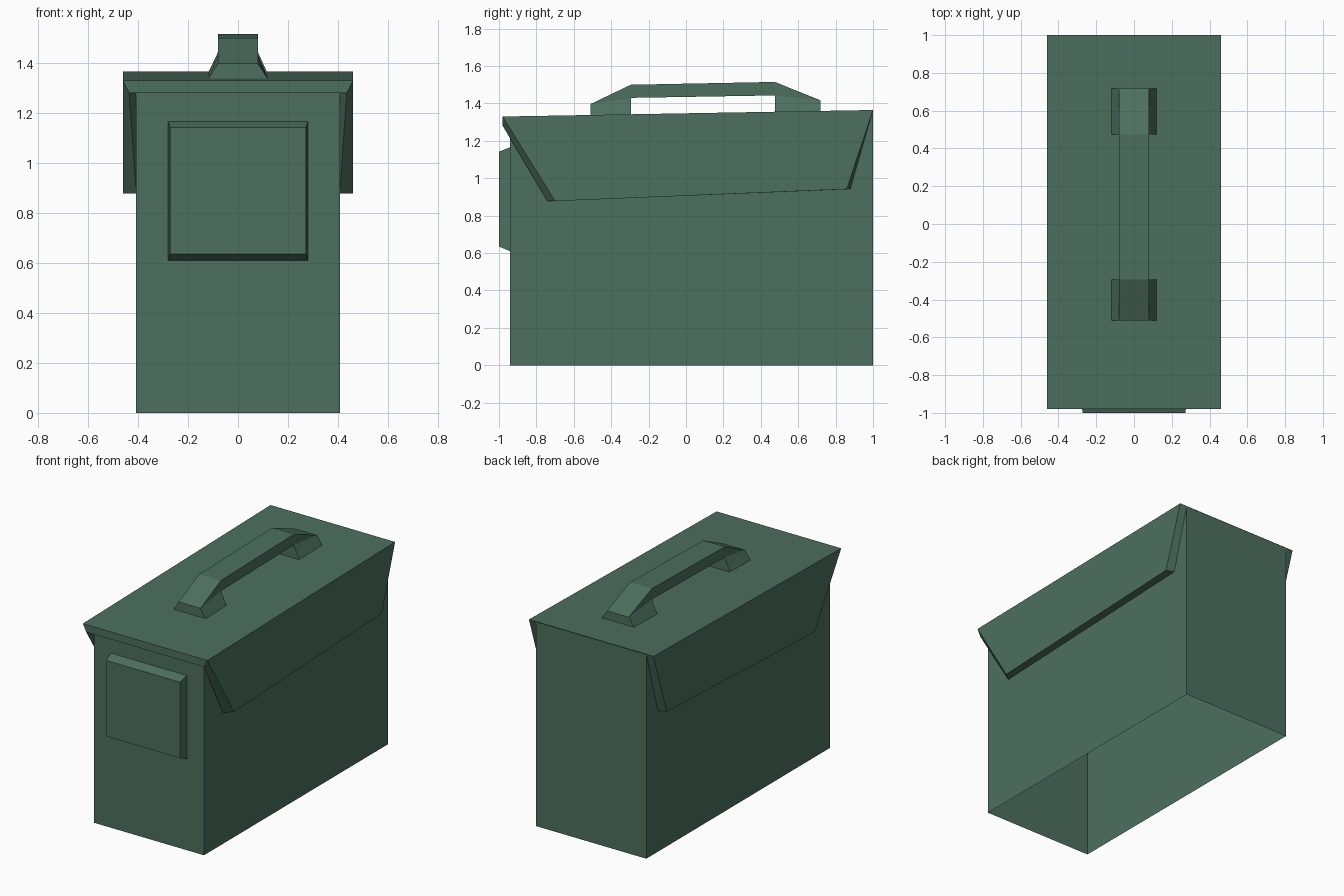
import bpy, bmesh

if "Cube" in bpy.data.objects:
    bpy.data.objects.remove(bpy.data.objects["Cube"])

green = bpy.data.materials.new("army_green")
green.diffuse_color = (0.073, 0.160, 0.114, 1)
green.use_nodes = True
green.node_tree.nodes["Principled BSDF"].inputs["Base Color"].default_value = green.diffuse_color


def build(name, half, sides, spans):
    """Mesh from +x half points: side faces are mirrored, spans bridge both halves."""
    bm = bmesh.new()
    r = [bm.verts.new(p) for p in half]
    l = [bm.verts.new((-x, y, z)) for x, y, z in half]
    for f in sides:
        bm.faces.new([r[i] for i in f])
        bm.faces.new([l[i] for i in reversed(f)])
    for i, j in spans:
        bm.faces.new([r[i], r[j], l[j], l[i]])
    bmesh.ops.recalc_face_normals(bm, faces=bm.faces)
    me = bpy.data.meshes.new(name)
    bm.to_mesh(me)
    bm.free()
    me.materials.append(green)
    ob = bpy.data.objects.new(name, me)
    bpy.context.collection.objects.link(ob)
    return ob


# box walls, open underneath
W, F = 0.407, -0.94
build("box_body",
      [(W, F, 0), (W, 1, 0), (W, 1, 1.364), (W, F, 1.33)],
      [(0, 1, 2, 3)], [(0, 3), (1, 2)])

# sloped lid with side flaps and a short front lip
L = 0.46
build("lid",
      [(L, -0.98, 1.33), (L, 1, 1.365), (L, 0.86, 0.942), (L, -0.70, 0.878),
       (0.435, -0.98, 1.28), (W, -0.742, 0.878), (W, 0.878, 0.942),
       (W, 1, 1.365), (W, F, 1.28)],
      [(0, 1, 2, 3), (0, 3, 5, 4), (3, 2, 6, 5), (2, 1, 7, 6), (4, 5, 8)],
      [(0, 1), (0, 4), (4, 8)])

# bevelled latch plate on the front
build("front_latch",
      [(0.28, F, 1.166), (0.272, -1, 1.142), (0.272, -1, 0.635), (0.28, F, 0.61)],
      [(0, 1, 2, 3)], [(0, 1), (1, 2), (2, 3)])

# carry handle with flared feet
N, B = 0.08, 0.12
build("carry_handle",
      [(B, -0.51, 1.335), (N, -0.51, 1.397), (N, -0.295, 1.50), (N, 0.475, 1.515),
       (N, 0.718, 1.417), (B, 0.718, 1.358), (B, 0.475, 1.354), (N, 0.475, 1.443),
       (N, -0.293, 1.43), (B, -0.293, 1.339)],
      [(0, 1, 8, 9), (1, 2, 8), (2, 3, 7, 8), (3, 4, 7), (4, 5, 6, 7)],
      [(i, (i + 1) % 10) for i in range(10)])
